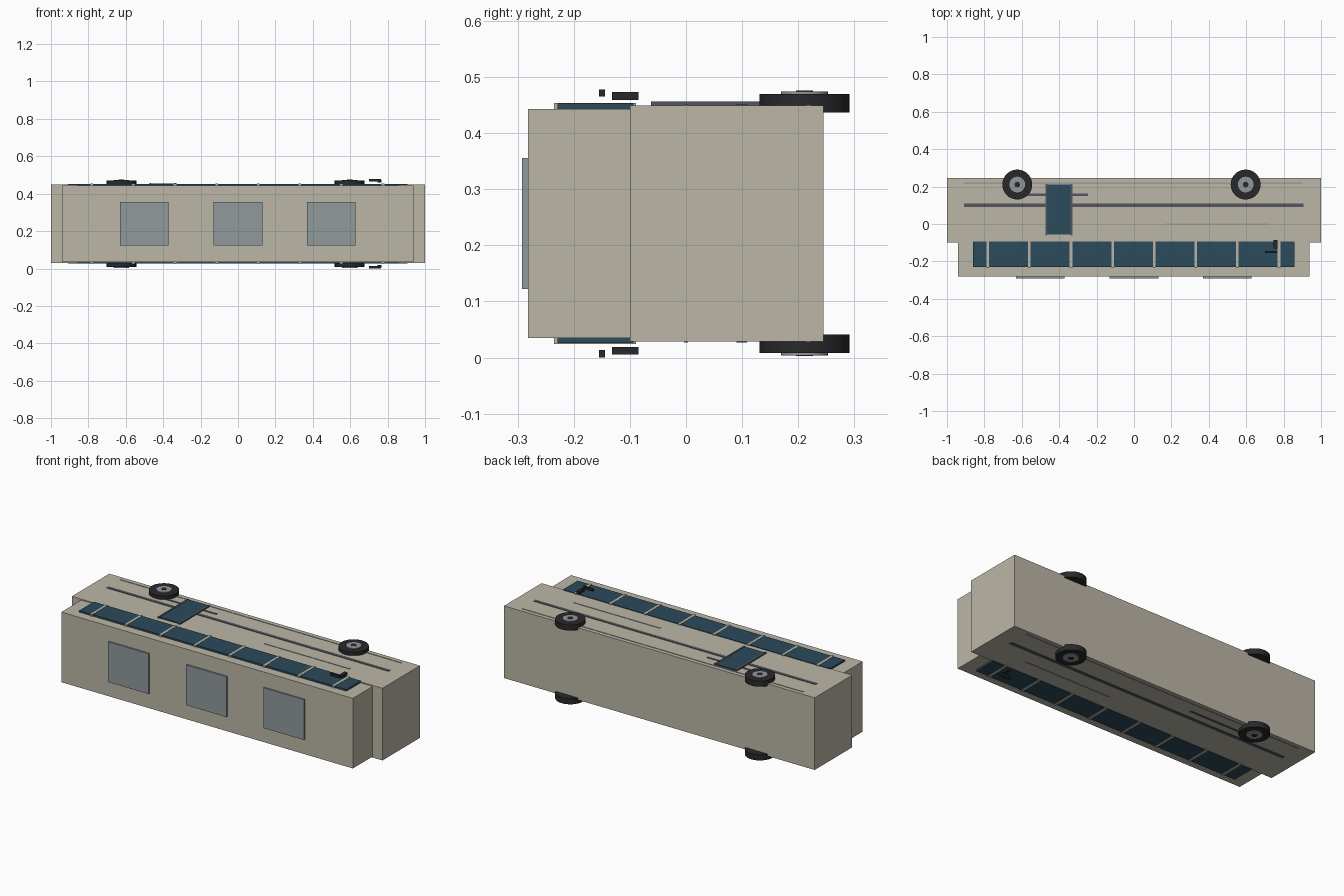
import bpy

cube = bpy.data.objects.get("Cube")
if cube:
    bpy.data.objects.remove(cube, do_unlink=True)

MID = 0.239  # height of the bus centre plane; the bus lies on its side, roof to -y


def material(name, rgb):
    m = bpy.data.materials.new(name)
    m.use_nodes = True
    m.diffuse_color = (*rgb, 1)
    bsdf = next(n for n in m.node_tree.nodes if n.type == 'BSDF_PRINCIPLED')
    bsdf.inputs["Base Color"].default_value = (*rgb, 1)
    return m


paint = material("beige paint", (0.50, 0.47, 0.39))
glass = material("dark blue glass", (0.025, 0.070, 0.105))
trim = material("charcoal trim", (0.09, 0.09, 0.115))
chrome = material("light grey trim", (0.33, 0.33, 0.32))
hatch_grey = material("hatch grey", (0.28, 0.32, 0.335))
rubber = material("black rubber", (0.022, 0.022, 0.024))
rim = material("rim grey", (0.29, 0.31, 0.34))


def box(name, mat, x, y, z):
    """Box between (min, max) pairs."""
    bpy.ops.mesh.primitive_cube_add(size=1, location=[sum(p) / 2 for p in (x, y, z)])
    ob = bpy.context.object
    ob.scale = [abs(p[1] - p[0]) for p in (x, y, z)]
    bpy.ops.object.transform_apply(location=False, rotation=False, scale=True)
    ob.name = name
    ob.data.materials.append(mat)
    return ob


def side_box(name, mat, x, y, d, sides=(1, -1)):
    """Box on both flanks, d = distance range from the centre plane."""
    for s in sides:
        tag = "left" if s > 0 else "right"
        box(f"{tag}_{name}", mat, x, y, sorted((MID + s * d[0], MID + s * d[1])))


def disc(name, mat, x, y, s, radius, d, sides=32):
    bpy.ops.mesh.primitive_cylinder_add(
        vertices=sides, radius=radius, depth=d[1] - d[0],
        location=(x, y, MID + s * sum(d) / 2))
    ob = bpy.context.object
    ob.name = name
    ob.data.materials.append(mat)
    bpy.ops.object.shade_smooth_by_angle()


# Body and roof section
box("lower_body", paint, (-1, 1), (-0.10, 0.245), (MID - 0.21, MID + 0.21))
box("upper_body", paint, (-0.94, 0.937), (-0.282, -0.10), (MID - 0.204, MID + 0.204))

# Roof hatches
for i, x in enumerate((-0.502, 0, 0.498)):
    box(f"roof_hatch_{i + 1}", hatch_grey, (x - 0.13, x + 0.13), (-0.292, -0.28),
        (MID - 0.117, MID + 0.117))

# Window bands with pillars
side_box("window_band", glass, (-0.862, 0.858), (-0.229, -0.094), (0.20, 0.2135))
for i in range(8):
    x = -0.782 + i * 0.2225
    side_box(f"window_pillar_{i + 1}", paint, (x - 0.007, x + 0.007), (-0.235, -0.089),
             (0.20, 0.2145))

# Flank mouldings
side_box("main_moulding", trim, (-0.91, 0.906), (0.090, 0.109), (0.205, 0.2125))
side_box("skirt_line", chrome, (-0.91, 0.90), (0.214, 0.222), (0.205, 0.212))
side_box("rear_line", trim, (-0.57, -0.245), (0.150, 0.162), (0.205, 0.2125))
side_box("waist_line", chrome, (0.165, 0.72), (-0.004, 0.004), (0.205, 0.212))

# Passenger door with edge strips
side_box("door", glass, (-0.47, -0.333), (-0.057, 0.21), (0.205, 0.216), (1,))
for name, x in (("rear", -0.469), ("front", -0.335)):
    side_box(f"door_{name}_strip", trim, (x - 0.005, x + 0.005), (-0.062, 0.213),
             (0.205, 0.2175), (1,))

# Wheels
for s, side in ((1, "left"), (-1, "right")):
    for end, x in (("rear", -0.624), ("front", 0.597)):
        disc(f"{side}_{end}_tyre", rubber, x, 0.211, s, 0.08, (0.198, 0.231))
        disc(f"{side}_{end}_rim", rim, x, 0.211, s, 0.042, (0.20, 0.235))
        disc(f"{side}_{end}_hub", rubber, x, 0.211, s, 0.015, (0.20, 0.2365), 16)

# Mirrors
side_box("mirror_arm", rubber, (0.70, 0.765), (-0.155, -0.144), (0.226, 0.239))
side_box("mirror_head", rubber, (0.745, 0.766), (-0.132, -0.085), (0.220, 0.234))
